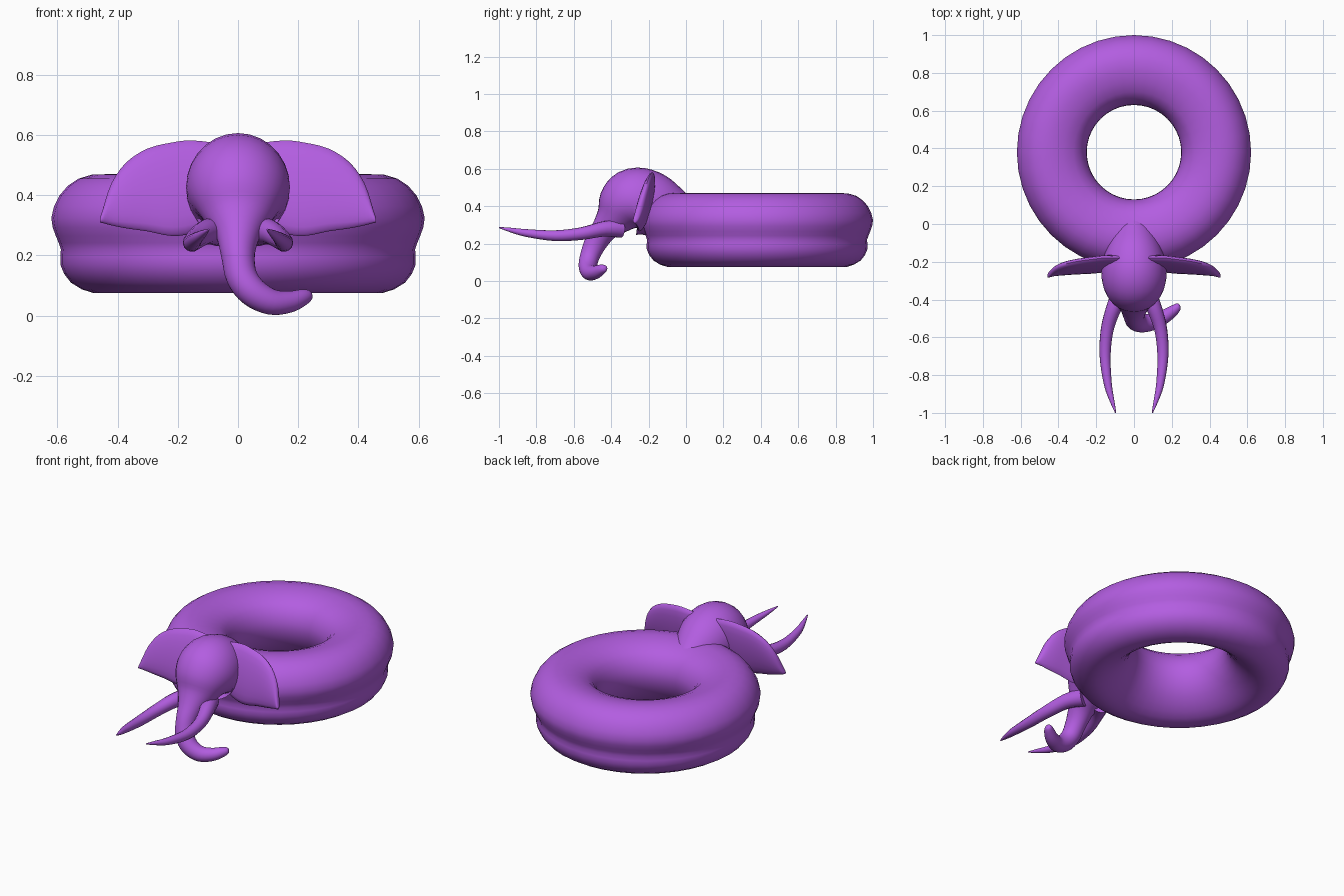
import bpy, bmesh, math
from mathutils import Vector

if "Cube" in bpy.data.objects:
    bpy.data.objects.remove(bpy.data.objects["Cube"])

purple = bpy.data.materials.new("purple")
purple.diffuse_color = (0.45, 0.11, 0.75, 1)
purple.use_nodes = True
purple.node_tree.nodes["Principled BSDF"].inputs["Base Color"].default_value = purple.diffuse_color


def smooth_points(pts, steps, closed=False):
    """Catmull-Rom interpolation of tuples of any length."""
    n, out = len(pts), []
    get = (lambda i: pts[i % n]) if closed else (lambda i: pts[min(max(i, 0), n - 1)])
    for i in range(n if closed else n - 1):
        for s in range(steps):
            t = s / steps
            out.append([0.5 * (2 * b + (c - a) * t + (2 * a - 5 * b + 4 * c - d) * t * t
                               + (3 * b - a - 3 * c + d) * t ** 3)
                        for a, b, c, d in zip(get(i - 1), get(i), get(i + 1), get(i + 2))])
    if not closed:
        out.append(list(pts[-1]))
    return out


def skin(name, rings, loop=False):
    """Join rings of points into one smooth surface; cap the ends unless looped."""
    bm = bmesh.new()
    vr = [[bm.verts.new(p) for p in r] for r in rings]
    m = len(vr[0])
    pairs = list(zip(vr, vr[1:])) + ([(vr[-1], vr[0])] if loop else [])
    for a, b in pairs:
        for j in range(m):
            k = (j + 1) % m
            bm.faces.new((a[j], a[k], b[k], b[j]))
    if not loop:
        bm.faces.new(vr[0])
        bm.faces.new(vr[-1])
    bmesh.ops.recalc_face_normals(bm, faces=bm.faces[:])
    me = bpy.data.meshes.new(name)
    bm.to_mesh(me)
    bm.free()
    me.materials.append(purple)
    ob = bpy.data.objects.new(name, me)
    bpy.context.collection.objects.link(ob)
    bpy.ops.object.select_all(action='DESELECT')
    ob.select_set(True)
    bpy.context.view_layer.objects.active = ob
    bpy.ops.object.shade_smooth_by_angle(angle=math.radians(50))
    return ob


def tube(name, sections, sides=20, steps=4):
    """Sections are (x, y, z, half width, half depth) along a path."""
    s = smooth_points(sections, steps)
    c = [Vector(p[:3]) for p in s]
    u, rings = Vector((1, 0, 0)), []
    for i, p in enumerate(s):
        t = (c[min(i + 1, len(c) - 1)] - c[max(i - 1, 0)]).normalized()
        u = (u - t * u.dot(t)).normalized()
        v = t.cross(u)
        rings.append([c[i] + u * p[3] * math.cos(a) + v * p[4] * math.sin(a)
                      for a in (2 * math.pi * k / sides for k in range(sides))])
    return skin(name, rings)


# Inflated ring with a groove around the outside
profile = [(.435, .47), (.53, .455), (.592, .40), (.62, .325), (.605, .265), (.588, .22),
           (.59, .17), (.555, .11), (.48, .075), (.41, .085), (.34, .13), (.28, .2),
           (.25, .29), (.265, .37), (.32, .435)]
pr = smooth_points(profile, 2, closed=True)
N = 40
skin("swim_ring", [[(r * math.cos(a), .38 + r * math.sin(a), z) for r, z in pr]
                   for a in (2 * math.pi * i / N for i in range(N))], loop=True)

# Head running into the curled trunk
tube("head_and_trunk", [
    (0, .00, .33, .09, .11), (0, -.10, .37, .135, .15), (0, -.20, .415, .165, .175),
    (0, -.28, .425, .172, .178), (0, -.34, .39, .155, .15), (0, -.39, .33, .115, .1),
    (0, -.44, .27, .075, .07), (0, -.485, .2, .056, .06), (.012, -.515, .13, .052, .052),
    (.05, -.525, .078, .049, .049), (.11, -.515, .046, .043, .043), (.17, -.485, .046, .036, .036),
    (.213, -.455, .06, .028, .028), (.235, -.435, .068, .018, .018), (.242, -.43, .07, .006, .006)],
    sides=28)

# Ear sections: x, top z, bottom z, middle y, half thickness
ear = smooth_points([
    (.05, .57, .32, -.21, .03), (.15, .582, .275, -.212, .033), (.22, .575, .265, -.218, .033),
    (.30, .555, .28, -.225, .031), (.37, .51, .29, -.232, .028), (.42, .44, .30, -.24, .022),
    (.45, .35, .308, -.25, .015), (.458, .325, .31, -.255, .006)], 3)

for side, sx in (("left", -1), ("right", 1)):
    rings = []
    for x, zt, zb, y, t in ear:
        h, zc = (zt - zb) / 2, (zt + zb) / 2
        rings.append([(sx * x, y - (zc + h * math.cos(a) - .42) * -.2 + t * math.sin(a),
                       zc + h * math.cos(a))
                      for a in (2 * math.pi * k / 20 for k in range(20))])
    skin(side + "_ear", rings)
    # Long tapering tusk
    tube(side + "_tusk", [(sx * x, y, z, r, r) for x, y, z, r in (
        (.06, -.35, .28, .05), (.105, -.44, .278, .041), (.142, -.56, .253, .034),
        (.153, -.70, .242, .029), (.138, -.85, .256, .021), (.115, -.94, .273, .012),
        (.097, -1.0, .286, .003))], sides=14)
